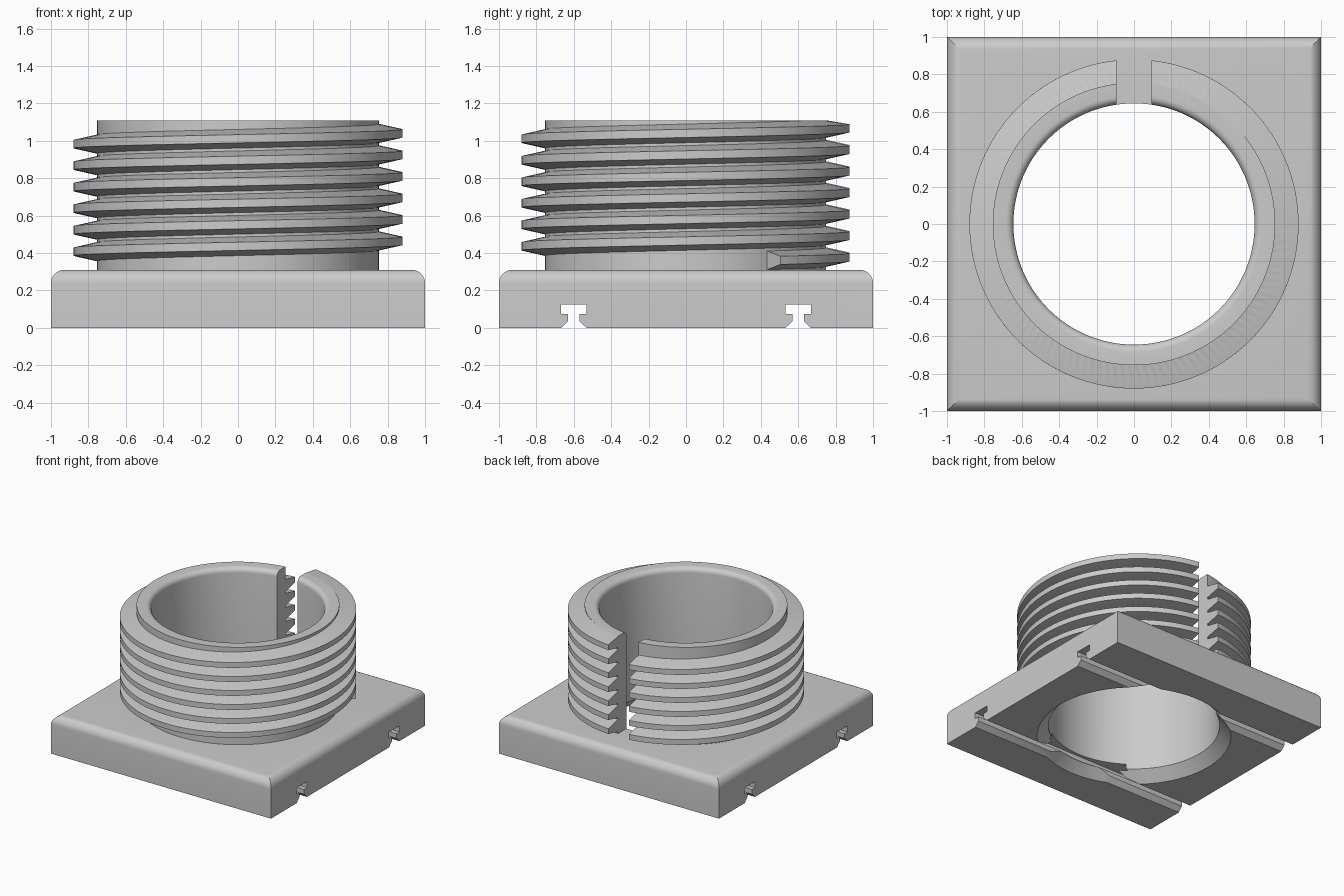
import bpy, bmesh, math

if "Cube" in bpy.data.objects:
    bpy.data.objects.remove(bpy.data.objects["Cube"])

PLATE_TOP, COLLAR_TOP = 0.31, 1.11
BORE, WALL, CREST = 0.645, 0.755, 0.88
PITCH = 0.115

grey = bpy.data.materials.new("plain_grey")
grey.use_nodes = True
grey.diffuse_color = (0.6, 0.6, 0.6, 1)
grey.node_tree.nodes["Principled BSDF"].inputs["Base Color"].default_value = (0.6, 0.6, 0.6, 1)


def finish(name, bm):
    """Turn a bmesh into a named, coloured object."""
    bmesh.ops.recalc_face_normals(bm, faces=bm.faces)
    mesh = bpy.data.meshes.new(name)
    bm.to_mesh(mesh)
    bm.free()
    mesh.materials.append(grey)
    obj = bpy.data.objects.new(name, mesh)
    bpy.context.collection.objects.link(obj)
    return obj


def bridge(bm, a, b):
    n = len(a)
    for i in range(n):
        bm.faces.new((a[i], a[(i + 1) % n], b[(i + 1) % n], b[i]))


def lathe(name, profile, closed, segments=120):
    """Revolve (r, z) points about z; open profiles get flat end caps."""
    bm = bmesh.new()
    rings = [[bm.verts.new((r * math.cos(t), r * math.sin(t), z))
              for t in (2 * math.pi * i / segments for i in range(segments))]
             for r, z in profile]
    for a, b in zip(rings, rings[1:]):
        bridge(bm, a, b)
    if closed:
        bridge(bm, rings[-1], rings[0])
    else:
        bm.faces.new(rings[0])
        bm.faces.new(rings[-1])
    return finish(name, bm)


def box(name, x0, x1, y0, y1, z0, z1, round_top=0):
    bm = bmesh.new()
    bmesh.ops.create_cube(bm, size=1)
    for v in bm.verts:
        v.co = ((x0, x1)[v.co.x > 0], (y0, y1)[v.co.y > 0], (z0, z1)[v.co.z > 0])
    if round_top:
        edges = [e for e in bm.edges if all(v.co.z > z1 - 1e-4 for v in e.verts)]
        bmesh.ops.bevel(bm, geom=edges, offset=round_top, segments=8, profile=0.5,
                        affect='EDGES')
    return finish(name, bm)


def extrude_x(name, outline, x):
    """Prism along x from a (y, z) outline."""
    bm = bmesh.new()
    ends = [[bm.verts.new((s * x, y, z)) for y, z in outline] for s in (-1, 1)]
    bridge(bm, *ends)
    for end in ends:
        bm.faces.new(end)
    return finish(name, bm)


def combine(obj, other, operation):
    """Apply a boolean and discard the second object."""
    mod = obj.modifiers.new("boolean", 'BOOLEAN')
    mod.operation, mod.object, mod.solver = operation, other, 'EXACT'
    bpy.context.view_layer.objects.active = obj
    bpy.ops.object.modifier_apply(modifier=mod.name)
    bpy.data.objects.remove(other)


# Square plate with rounded top edges and a bore that flares at the bottom
plate = box("base_plate", -1, 1, -1, 1, 0, PLATE_TOP, round_top=0.07)
bore = lathe("bore_cutter", [(BORE + 0.185, -0.1), (BORE, 0.085), (BORE, 0.5)], False)
combine(plate, bore, 'DIFFERENCE')

# Two T-shaped rail slots along the underside
half = [(0.083, -0.015), (0.03, 0.037), (0.03, 0.075), (0.069, 0.075), (0.069, 0.125)]
for side in (-0.6, 0.6):
    outline = [(side + y, z) for y, z in half] + [(side - y, z) for y, z in reversed(half)]
    combine(plate, extrude_x("rail_slot_cutter", outline, 1.2), 'DIFFERENCE')

# Collar tube with a rounded inner lip
lip = 0.04
profile = [(WALL, PLATE_TOP), (WALL, COLLAR_TOP)]
for i in range(7):
    a = math.radians(90 + 15 * i)
    profile.append((BORE + lip + lip * math.cos(a), COLLAR_TOP - lip + lip * math.sin(a)))
profile.append((BORE, PLATE_TOP))
collar = lathe("threaded_collar", profile, True)

# Right-handed thread swept up the collar, cut flat at the collar top
bm = bmesh.new()
section = [(0.70, -0.05), (WALL, -0.05), (CREST, -0.022),
           (CREST, 0.022), (WALL, 0.05), (0.70, 0.05)]
start, end, steps = 35, 90 + 6 * 360, 738
rings = []
for i in range(steps + 1):
    deg = start + (end - start) * i / steps
    t, zc = math.radians(deg), 0.35 + PITCH * deg / 360
    rings.append([bm.verts.new((r * math.cos(t), r * math.sin(t), min(zc + dz, COLLAR_TOP)))
                  for r, dz in section])
for a, b in zip(rings, rings[1:]):
    bridge(bm, a, b)
bm.faces.new(rings[0])
bm.faces.new(rings[-1])
bmesh.ops.triangulate(bm, faces=bm.faces)
combine(collar, finish("thread", bm), 'UNION')

# Vertical slot through the back of the collar
slot = box("back_slot_cutter", -0.093, 0.093, 0.3, 1.2, 0.2, 1.3)
combine(collar, slot, 'DIFFERENCE')

# Smooth the curved faces, keep the edges crisp
for obj in (plate, collar):
    bpy.ops.object.select_all(action='DESELECT')
    obj.select_set(True)
    bpy.context.view_layer.objects.active = obj
    bpy.ops.object.shade_smooth_by_angle(angle=math.radians(20))
